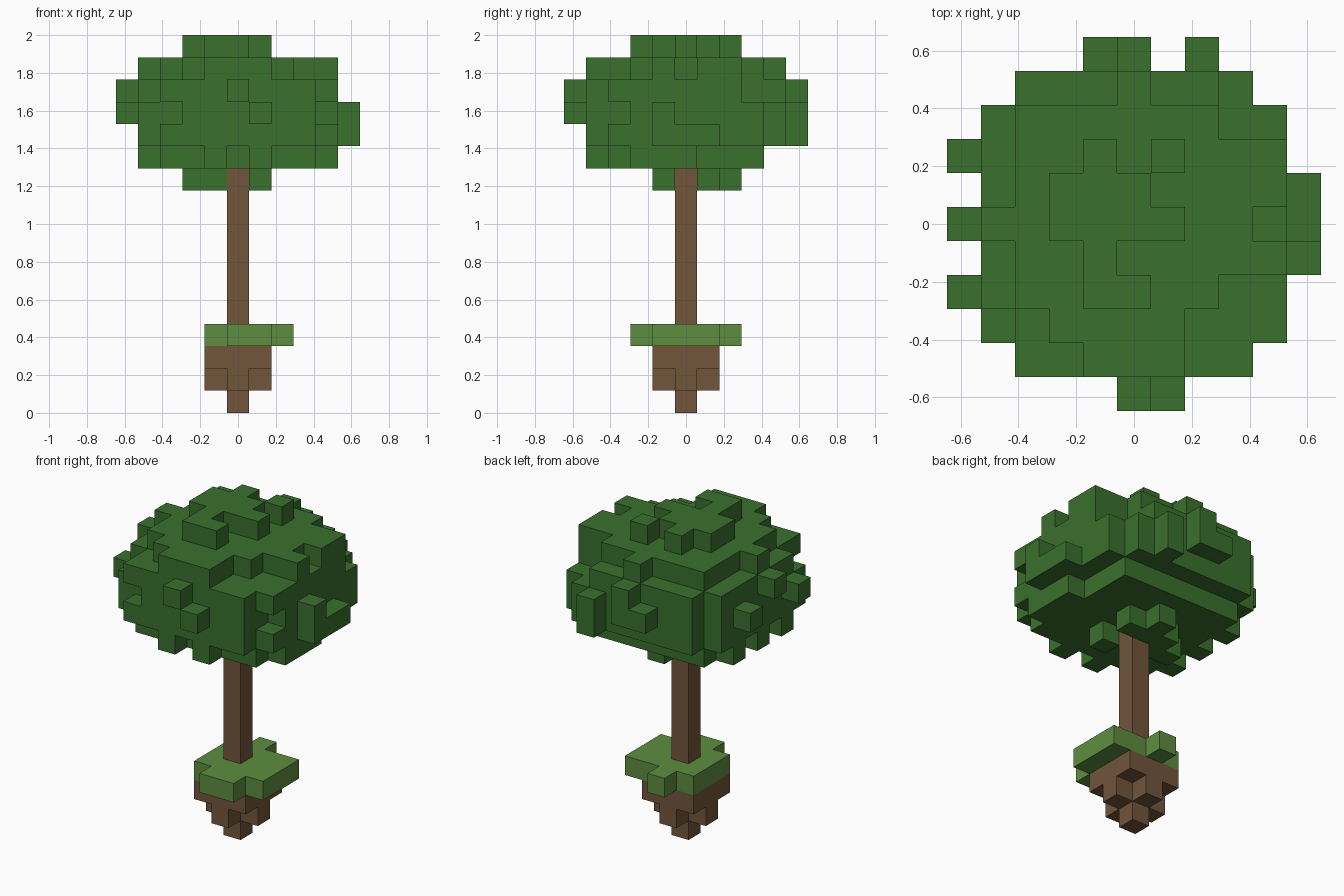
import bpy
import bmesh
from mathutils import Vector

cube = bpy.data.objects.get("Cube")
if cube:
    bpy.data.objects.remove(cube, do_unlink=True)

UNIT = 2 / 17  # edge length of one block
SIDES = [Vector(s) for s in
         ((1, 0, 0), (-1, 0, 0), (0, 1, 0), (0, -1, 0), (0, 0, 1), (0, 0, -1))]


def material(name, rgb):
    mat = bpy.data.materials.new(name)
    mat.use_nodes = True
    color = (*rgb, 1)
    mat.diffuse_color = color
    mat.node_tree.nodes["Principled BSDF"].inputs["Base Color"].default_value = color
    return mat


def span(xs, ys, layers):
    """Blocks filling inclusive ranges of columns, rows and layers."""
    full = [range(lo, hi + 1) for lo, hi in (xs, ys, layers)]
    return {(x, y, z) for x in full[0] for y in full[1] for z in full[2]}


def plan(layer, rows):
    """Blocks of one layer drawn as a centred plan, back row first."""
    half = len(rows) // 2
    return {(c - half, half - r, layer) for r, row in enumerate(rows)
            for c, mark in enumerate(row) if mark == "#"}


def build(name, blocks, mat, neighbours=frozenset()):
    """Skin a set of blocks, keeping only the outer faces."""
    bm = bmesh.new()
    solid = blocks | neighbours
    for block in blocks:
        middle = Vector(block) + Vector((0, 0, 0.5))
        for n in SIDES:
            if tuple(int(v) for v in Vector(block) + n) in solid:
                continue
            u = Vector((n.y, n.z, n.x))
            v = n.cross(u)
            corners = [middle + (n + a * u + b * v) / 2
                       for a, b in ((1, 1), (-1, 1), (-1, -1), (1, -1))]
            bm.faces.new([bm.verts.new(c * UNIT) for c in corners])
    bmesh.ops.remove_doubles(bm, verts=bm.verts, dist=UNIT / 100)
    mesh = bpy.data.meshes.new(name)
    bm.to_mesh(mesh)
    bm.free()
    mesh.materials.append(mat)
    obj = bpy.data.objects.new(name, mesh)
    bpy.context.scene.collection.objects.link(obj)
    return obj


leaf_green = material("leaf green", (0.042, 0.162, 0.026))
grass_green = material("grass green", (0.112, 0.27, 0.051))
bark_brown = material("earth brown", (0.168, 0.093, 0.044))

# Hanging clod of earth, tapering to one block
earth = span((-1, 1), (-1, 1), (2, 2)) | span((0, 0), (0, 0), (0, 0))
earth |= plan(1, [".#.",
                  "###",
                  ".#."])
build("earth_clod", earth, bark_brown)

# Grass slab
build("grass_slab", plan(3, ["..#..",
                             ".####",
                             ".####",
                             ".####",
                             "..##."]), grass_green)

# Trunk
trunk = span((0, 0), (0, 0), (4, 10))
build("trunk", trunk, bark_brown)

# Crown: rounded middle layers with the outer corners chipped
leaves = span((-4, 4), (-3, 3), (12, 14)) | span((-3, 3), (-4, 4), (12, 14))
leaves -= {(-4, -3, 14), (3, 3, 14), (4, 3, 14), (3, 4, 14),
           (-3, -4, 13), (4, -3, 13)}

# Crown: single tufts standing out of the sides
leaves |= {(0, -5, 14), (1, -5, 13)}
leaves |= {(-5, -2, 13), (-5, 0, 14), (-5, 2, 13)}
leaves |= span((5, 5), (-1, 1), (12, 12)) | {(5, -1, 13)}
leaves |= span((2, 2), (5, 5), (12, 13)) | span((0, 0), (5, 5), (13, 14))
leaves |= {(-1, 5, 13)}

# Crown: square underside with tufts
leaves |= span((-3, 3), (-3, 3), (11, 11)) | span((4, 4), (-2, 0), (11, 11))
leaves |= {(x, -4, 11) for x in (-1, 1)} | {(-4, y, 11) for y in (-2, 0, 2)}
leaves |= plan(10, ["..#..",
                    ".###.",
                    "##...",
                    "...#.",
                    "....."])

# Crown: stepped top
leaves |= plan(15, ["....#....",
                    ".######..",
                    ".########",
                    ".########",
                    "########.",
                    ".########",
                    ".######..",
                    "..####...",
                    "...###..."])
leaves |= plan(16, [".#.#.",
                    "###..",
                    "####.",
                    ".#...",
                    ".##.."])
build("leaf_crown", leaves, leaf_green, trunk)
